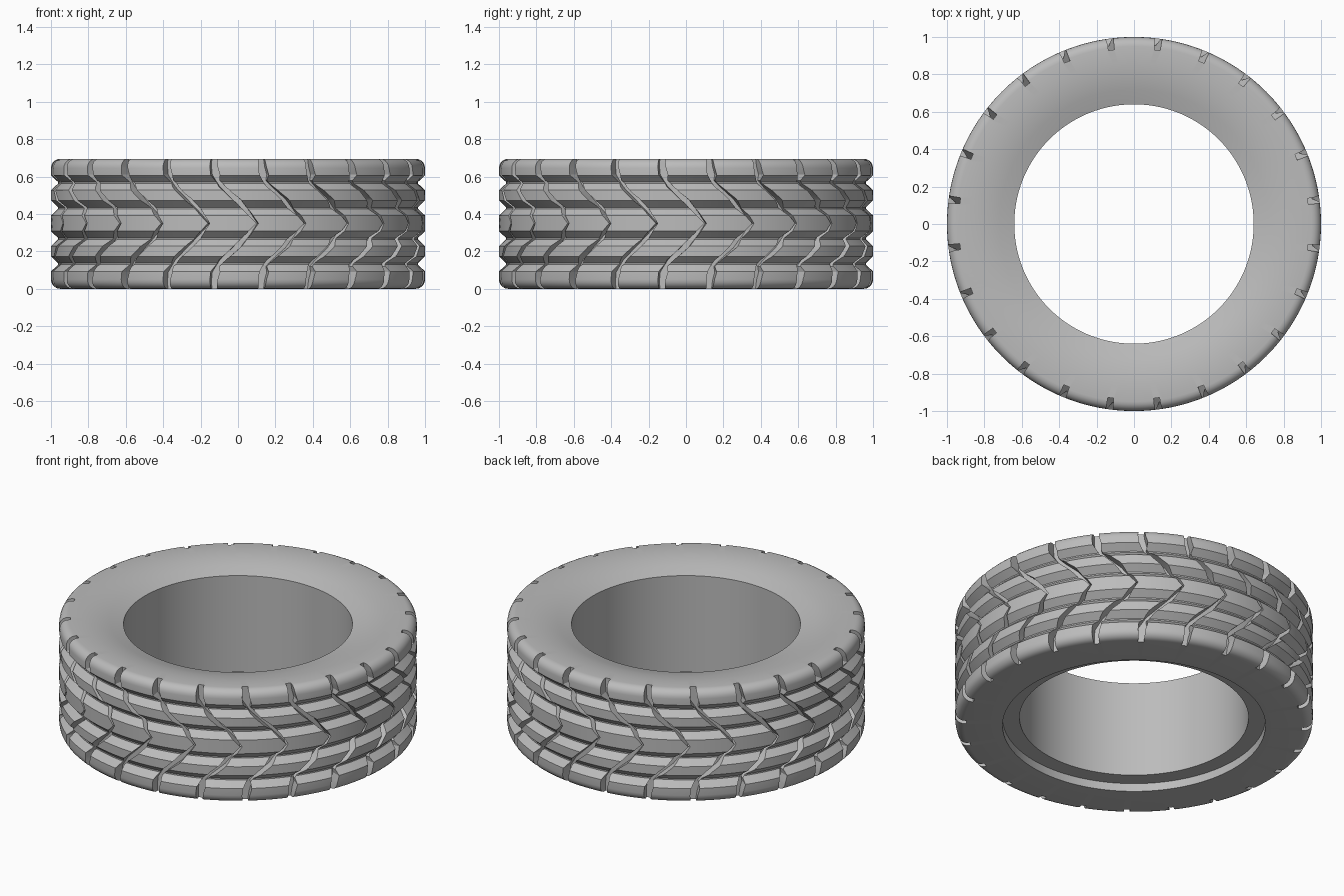
import bpy, bmesh, math

if "Cube" in bpy.data.objects:
    bpy.data.objects.remove(bpy.data.objects["Cube"])

SEG, LUGS = 192, 24
MID = 0.35      # height of the tread centre line
TOP = 0.695

rubber = bpy.data.materials.new("grey rubber")
rubber.diffuse_color = (0.5, 0.5, 0.5, 1)
rubber.use_nodes = True
rubber.node_tree.nodes["Principled BSDF"].inputs["Base Color"].default_value = rubber.diffuse_color


def polar(r, t, z):
    return (r * math.sin(t), -r * math.cos(t), z)


def bridge(bm, a, b):
    n = len(a)
    for i in range(n):
        bm.faces.new((a[i], a[(i + 1) % n], b[(i + 1) % n], b[i]))


def to_object(bm, name):
    bmesh.ops.recalc_face_normals(bm, faces=bm.faces)
    mesh = bpy.data.meshes.new(name)
    bm.to_mesh(mesh)
    bm.free()
    mesh.materials.append(rubber)
    ob = bpy.data.objects.new(name, mesh)
    bpy.context.collection.objects.link(ob)
    return ob


# Closed cross-section (radius, height): recessed lower bead, then lower shoulder
profile = [(0.64, 0.05), (0.735, 0.05), (0.735, 0.0)]
for a in range(0, 91, 18):
    s, c = math.sin(math.radians(a)), math.cos(math.radians(a))
    profile.append((0.95 + 0.05 * s, 0.05 - 0.05 * c))
# Four V-shaped grooves around the tread
for dz in (-0.217, -0.082, 0.082, 0.217):
    z = MID + dz
    profile += [(1.0, z - 0.04), (0.962, z - 0.004), (0.962, z + 0.004), (1.0, z + 0.04)]
# Upper shoulder and dished top sidewall
for a in range(0, 91, 18):
    s, c = math.sin(math.radians(a)), math.cos(math.radians(a))
    profile.append((0.95 + 0.05 * c, TOP - 0.05 + 0.05 * s))
profile += [(0.86, 0.693), (0.79, 0.686), (0.72, 0.669), (0.64, 0.643)]

# Lathe the tyre body
bm = bmesh.new()
rings = [[bm.verts.new(polar(r, 2 * math.pi * i / SEG, z)) for i in range(SEG)]
         for r, z in profile]
for k, ring in enumerate(rings):
    bridge(bm, ring, rings[(k + 1) % len(rings)])
tyre = to_object(bm, "tyre")

# Chevron groove: (height from centre, angle, half width)
arm = [(0.0, 0.105, 0.005), (0.06, 0.055, 0.014), (0.13, -0.01, 0.022),
       (0.195, -0.085, 0.018), (0.23, -0.115, 0.012), (0.26, -0.122, 0.025),
       (0.30, -0.13, 0.021), (0.38, -0.135, 0.014)]
path = [(-z, t, w) for z, t, w in reversed(arm[1:])] + arm
bm = bmesh.new()
for n in range(LUGS):
    base = 2 * math.pi * n / LUGS
    loops = []
    for z, t, w in path:
        t += base
        corners = ((0.938, t - w), (1.08, t - w), (1.08, t + w), (0.938, t + w))
        loops.append([bm.verts.new(polar(r, q, MID + z)) for r, q in corners])
    for a, b in zip(loops, loops[1:]):
        bridge(bm, a, b)
    bm.faces.new(loops[0])
    bm.faces.new(loops[-1])
bmesh.ops.triangulate(bm, faces=bm.faces)
cutter = to_object(bm, "tread_cutter")
cutter.hide_render = True

# Cut the chevrons, then smooth the round surfaces
cut = tyre.modifiers.new("tread", 'BOOLEAN')
cut.operation = 'DIFFERENCE'
cut.solver = 'EXACT'
cut.object = cutter
bpy.context.view_layer.objects.active = tyre
tyre.select_set(True)
bpy.ops.object.modifier_apply(modifier=cut.name)
bpy.data.objects.remove(cutter)
bpy.ops.object.shade_smooth_by_angle(angle=math.radians(25))
